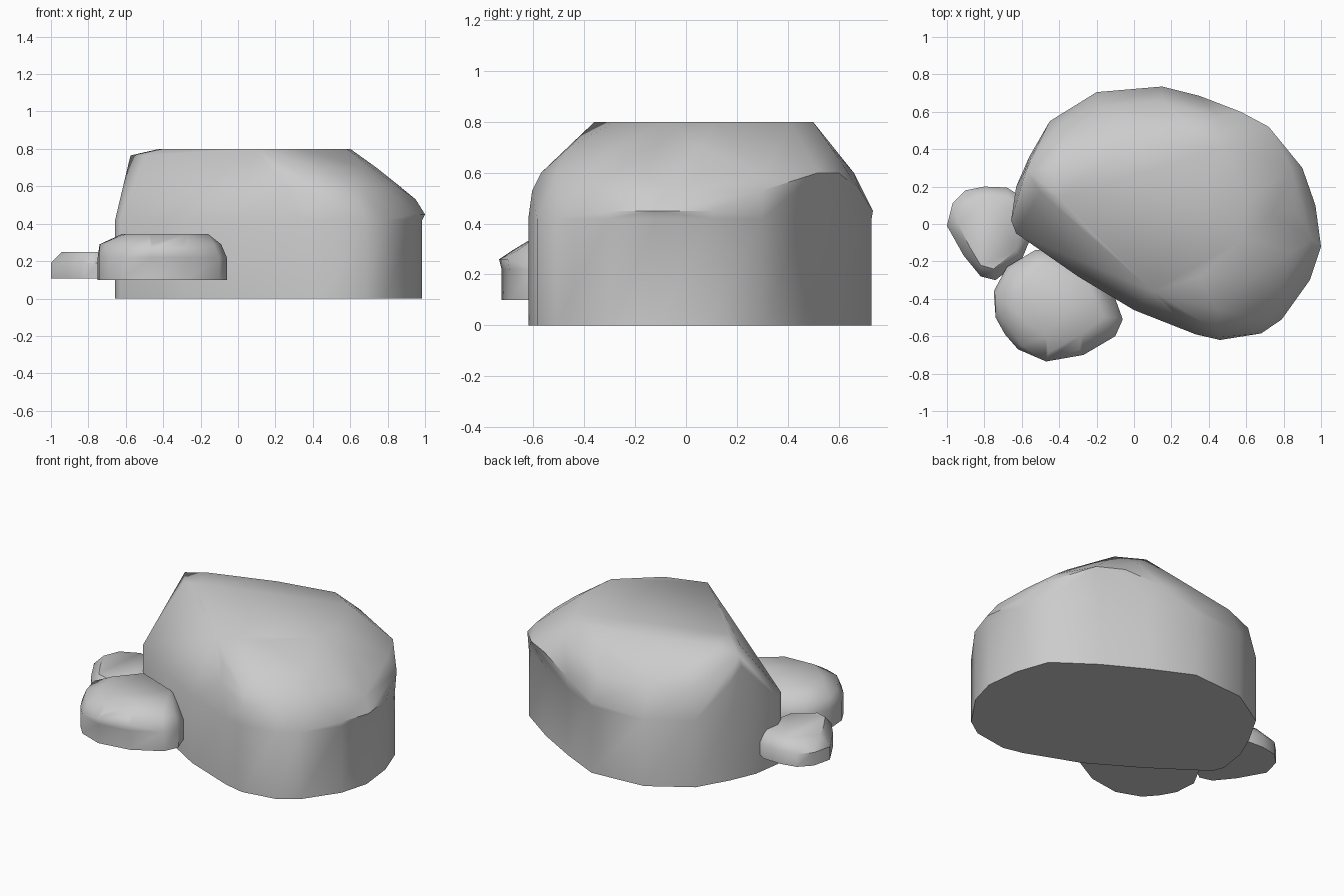
import bpy, bmesh, math

if "Cube" in bpy.data.objects:
    bpy.data.objects.remove(bpy.data.objects["Cube"])


def rock(name, rim, z0, z1, cap):
    """Convex weathered cap above a rim, with an upright wall dropped from the rim."""
    bm = bmesh.new()
    for x, y in rim:
        bm.verts.new((x, y, z1))
    for z, pts in cap:
        for x, y in pts:
            bm.verts.new((x, y, z))
    res = bmesh.ops.convex_hull(bm, input=bm.verts[:])
    junk = {g for g in res["geom_interior"] + res["geom_unused"]
            if isinstance(g, bmesh.types.BMVert)}
    bmesh.ops.delete(bm, geom=list(junk), context='VERTS')
    bmesh.ops.dissolve_limit(bm, angle_limit=math.radians(1),
                             verts=bm.verts[:], edges=bm.edges[:])
    # open the flat underside, then extrude its border to the base and close it
    under = [f for f in bm.faces if all(abs(v.co.z - z1) < 1e-4 for v in f.verts)]
    bmesh.ops.delete(bm, geom=under, context='FACES')
    border = [e for e in bm.edges if e.is_boundary]
    new = bmesh.ops.extrude_edge_only(bm, edges=border)["geom"]
    for v in new:
        if isinstance(v, bmesh.types.BMVert):
            v.co.z = z0
    bmesh.ops.holes_fill(bm, edges=[e for e in bm.edges if e.is_boundary], sides=0)
    bmesh.ops.recalc_face_normals(bm, faces=bm.faces[:])
    me = bpy.data.meshes.new(name)
    bm.to_mesh(me)
    bm.free()
    ob = bpy.data.objects.new(name, me)
    bpy.context.collection.objects.link(ob)
    bpy.ops.object.select_all(action='DESELECT')
    ob.select_set(True)
    bpy.context.view_layer.objects.active = ob
    bpy.ops.object.shade_smooth_by_angle(angle=math.radians(42))


# Main boulder: the back right of the wall is cut flat under an overhanging cap
rock("large_rock",
     [(-.657, .02), (-.63, .2), (-.56, .36), (-.45, .55), (-.2, .705), (.15, .73),
      (.4, .61), (.65, .47), (.89, .3), (.96, .1), (.985, -.12), (.935, -.3),
      (.79, -.51), (.68, -.585), (.46, -.62), (.33, -.59), (0, -.46),
      (-.3, -.28), (-.5, -.13), (-.63, -.05)], 0, .42,
     [(.45, [(.15, .735), (1, -.12), (.97, .1), (.94, -.3)]),
      (.53, [(.35, .685), (.9, .3), (.95, -.08), (.46, -.605)]),
      (.6, [(-.61, .16), (-.55, .36), (-.4, .54), (-.18, .63), (.15, .66),
            (.57, .6), (.72, .52), (.84, .3), (.865, .08), (.85, -.15),
            (.78, -.36), (.64, -.51), (.44, -.57), (.25, -.52)]),
      (.7, [(-.585, .28), (-.35, .47), (.15, .58), (.45, .57), (.62, .42),
            (.74, .05), (.67, -.27), (.45, -.46), (.2, -.45)]),
      (.765, [(-.575, .29), (-.5, .17)]),
      (.8, [(-.42, .3), (-.4, .14), (-.03, .43), (.33, .5), (.49, .41),
            (.6, .12), (.58, -.08), (.35, -.28), (.1, -.36), (-.15, -.12)])])

# Front small stone
rock("front_stone",
     [(-.75, -.36), (-.74, -.5), (-.69, -.59), (-.62, -.67), (-.47, -.725),
      (-.27, -.695), (-.1, -.6), (-.06, -.51), (-.1, -.4), (-.2, -.26),
      (-.4, -.13), (-.53, -.14), (-.68, -.23)], .1, .22,
     [(.26, [(-.47, -.735), (-.27, -.7)]),
      (.29, [(-.74, -.38), (-.71, -.5), (-.6, -.65), (-.46, -.69), (-.29, -.67),
             (-.13, -.57), (-.09, -.5), (-.21, -.3), (-.52, -.17), (-.66, -.25)]),
      (.345, [(-.62, -.37), (-.6, -.5), (-.47, -.6), (-.28, -.59), (-.16, -.5),
              (-.24, -.33), (-.5, -.23)])])

# Side small stone
rock("side_stone",
     [(-1, -.01), (-.97, .11), (-.9, .18), (-.8, .2), (-.68, .195), (-.56, .12),
      (-.53, -.02), (-.6, -.19), (-.74, -.3), (-.82, -.28), (-.91, -.17)],
     .108, .19,
     [(.25, [(-.94, 0), (-.9, .1), (-.79, .15), (-.67, .14), (-.59, .05),
             (-.63, -.14), (-.75, -.24), (-.82, -.22), (-.88, -.12)])])
